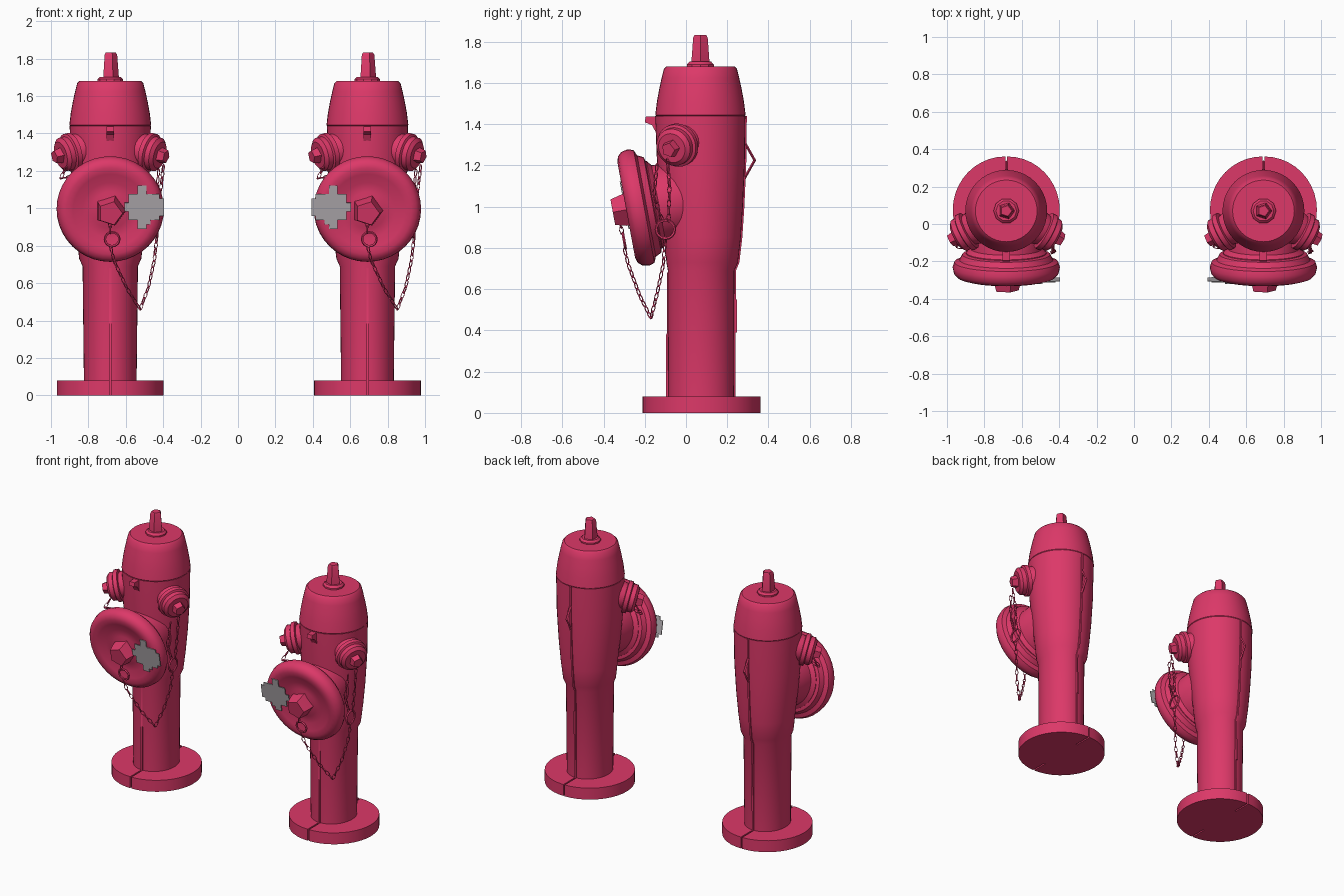
import bpy, bmesh, math
from mathutils import Matrix, Vector

cube = bpy.data.objects.get("Cube")
if cube:
    bpy.data.objects.remove(cube, do_unlink=True)


def material(name, rgb):
    m = bpy.data.materials.new(name)
    m.use_nodes = True
    m.diffuse_color = (*rgb, 1)
    m.node_tree.nodes["Principled BSDF"].inputs["Base Color"].default_value = (*rgb, 1)
    return m


RED = material("raspberry_red", (0.72, 0.04, 0.14))
GREY = material("pale_grey", (0.45, 0.42, 0.44))


def add_loft(bm, rings, closed=False, caps=True, mat=Matrix()):
    """Bridge a list of equal point rings into a skin."""
    vr = [[bm.verts.new(mat @ Vector(p)) for p in ring] for ring in rings]
    n = len(vr[0])
    pairs = list(zip(vr, vr[1:])) + ([(vr[-1], vr[0])] if closed else [])
    for a, b in pairs:
        for i in range(n):
            j = (i + 1) % n
            bm.faces.new((a[i], a[j], b[j], b[i]))
    if caps and not closed:
        bm.faces.new(vr[0])
        bm.faces.new(vr[-1])


def finish(bm, name, cx, mat=RED, angle=35):
    bmesh.ops.recalc_face_normals(bm, faces=bm.faces)
    me = bpy.data.meshes.new(name)
    bm.to_mesh(me)
    bm.free()
    me.materials.append(mat)
    me.shade_smooth()
    me.set_sharp_from_angle(angle=math.radians(angle))
    ob = bpy.data.objects.new(name, me)
    ob.location.x = cx
    bpy.context.collection.objects.link(ob)
    return ob


def circle(r, z, n=40, ry=None, cy=0):
    ry = r if ry is None else ry
    return [(r * math.cos(2 * math.pi * i / n), cy + ry * math.sin(2 * math.pi * i / n), z)
            for i in range(n)]


def lathe(name, cx, profile, mat, n=40):
    bm = bmesh.new()
    add_loft(bm, [circle(r, w, n) for r, w in profile], mat=mat)
    return finish(bm, name, cx)


def add_ring(bm, major, minor, mat, n=10, k=5):
    rings = []
    for i in range(n):
        a = 2 * math.pi * i / n
        rings.append([((major + minor * math.cos(t)) * math.cos(a),
                       (major + minor * math.cos(t)) * math.sin(a), minor * math.sin(t))
                      for t in (2 * math.pi * j / k for j in range(k))])
    add_loft(bm, rings, closed=True, mat=mat)


def frame(origin, axis):
    return Matrix.Translation(origin) @ Vector(axis).to_track_quat('Z', 'Y').to_matrix().to_4x4()


def add_chain(bm, path, pitch=0.036):
    """Elongated links along a polyline, each turned a quarter from the last."""
    count = 0
    for a, b in zip(path, path[1:]):
        a, b = Vector(a), Vector(b)
        steps = max(1, round((b - a).length / pitch))
        for i in range(steps):
            m = frame(a.lerp(b, (i + 0.5) / steps), b - a)
            m = m @ Matrix.Rotation(math.pi / 2 * (count % 2), 4, 'Z')
            m = m @ Matrix.Rotation(math.pi / 2, 4, 'X') @ Matrix.Diagonal((0.55, 1.2, 1, 1))
            add_ring(bm, 0.017, 0.0038, m, 8, 4)
            count += 1


def fin(name, cx, outline):
    bm = bmesh.new()
    add_loft(bm, [[(x, y, z) for y, z in outline] for x in (-0.006, 0.006)])
    finish(bm, name, cx)


# Barrel sections: height, half width, front y, back y
SECTIONS = [(0.0, .14, -.086, .232), (.69, .148, -.088, .235), (.73, .166, -.095, .252),
            (.85, .18, -.105, .266), (1.0, .196, -.12, .276), (1.2, .211, -.14, .285),
            (1.44, .217, -.15, .288)]
AXIS_Y = 0.07
PATCH = ["...##....", "...##....", ".#######.", ".########", "#########",
         "#########", ".########", ".#######.", "...###...", "...##...."]


def hydrant(cx, patch_x, flip):
    # Split base flange
    bm = bmesh.new()
    for s in (-1, 1):
        half = [(s * (0.005 + 0.281 * math.cos(t)), 0.075 + 0.286 * math.sin(t))
                for t in (math.pi * (i / 20 - 0.5) for i in range(21))]
        add_loft(bm, [[(x, y, z) for x, y in half] for z in (0, 0.08)])
    finish(bm, "base_flange", cx)

    # Barrel widening into the head
    bm = bmesh.new()
    add_loft(bm, [circle(rx, z, 40, (b - f) / 2, (b + f) / 2) for z, rx, f, b in SECTIONS])
    finish(bm, "barrel", cx, angle=28)

    # Casting seams
    fin("back_seam", cx, [(b + .007, max(z, .08)) for z, _, _, b in SECTIONS]
        + [(.1, 1.44), (.1, .08)])
    fin("front_seam", cx, [(-.096, 0), (-.096, .38), (-.091, .39), (-.091, .68), (0, .68), (0, 0)])
    fin("back_seam_lug", cx, [(.2, .39), (.247, .39), (.247, .55), (.2, .55)])

    # Bonnet, washer and operating nut
    top = Matrix.Translation((0, AXIS_Y, 0))
    lathe("bonnet", cx, [(.21, 1.435), (.219, 1.445), (.211, 1.51), (.2, 1.57), (.188, 1.625),
                         (.177, 1.668), (.165, 1.68)], top)
    lathe("bonnet_washer", cx, [(.068, 1.675), (.068, 1.69), (.055, 1.703)], top, 10)
    lathe("operating_nut", cx, [(.047, 1.69), (.037, 1.82), (.03, 1.832)], top, 5)

    # Front hook and rear eye
    bm = bmesh.new()
    add_loft(bm, [[(x, y, z) for y, z in ((-.1, 1.44), (-.195, 1.437), (-.2, 1.41),
                                          (-.165, 1.395), (-.14, 1.35), (-.1, 1.35))]
                  for x in (-.02, .02)])
    finish(bm, "front_hook", cx)
    bm = bmesh.new()
    add_ring(bm, 1, .16, Matrix.Translation((0, .288, 1.225)) @ Matrix.Diagonal((.05, .045, .08, 1))
             @ Matrix.Rotation(math.pi / 2, 4, 'Y'), 4, 4)
    finish(bm, "rear_eye", cx)

    # Large front outlet: neck, dished cap, nut
    tilt = math.radians(10.5)
    cap = frame((0, -.29, .985), (0, -math.cos(tilt), -math.sin(tilt)))
    lathe("front_neck", cx, [(.15, -.36), (.185, -.25), (.19, -.16), (.215, -.14), (.215, -.1)], cap)
    lathe("front_cap", cx, [(.2, -.14), (.235, -.13), (.25, -.1), (.278, -.088), (.287, -.06),
                            (.28, -.028), (.262, -.008), (.235, 0), (.2, -.006), (.15, -.022),
                            (.1, -.022), (.07, -.012)], cap)
    lathe("front_cap_nut", cx, [(.085, -.02), (.08, .015), (.066, .066)], cap, 5)

    # Two angled side outlets
    for s, side in ((-1, "right"), (1, "left")):
        m = frame((0, AXIS_Y, 1.355), (s * .86, -.45, -.23))
        lathe(side + "_outlet", cx, [(.1, .12), (.092, .2), (.085, .228), (.105, .232), (.105, .258),
                                     (.092, .264), (.092, .292), (.072, .308)], m, 28)
        lathe(side + "_outlet_nut", cx, [(.045, .3), (.036, .347)], m, 5)

    # Chains and their rings
    bm = bmesh.new()
    add_chain(bm, [(.285, -.09, 1.23), (.27, -.08, 1.1), (.255, -.085, .93)])
    add_chain(bm, [(.26, -.14, 1.21), (.245, -.155, 1.05), (.25, -.115, .93)])
    add_chain(bm, [(0, -.3, .8), (.02, -.28, .72), (.09, -.225, .57), (.16, -.17, .46),
                   (.205, -.14, .58), (.235, -.11, .72), (.25, -.1, .85)])
    add_chain(bm, [(-.235, -.1, 1.22), (-.265, -.12, 1.16), (-.2, -.13, 1.17)])
    add_chain(bm, [(0, -.32, .93), (0, -.31, .87)])
    add_ring(bm, .045, .007, frame((.25, -.1, .89), (1, 0, 0)), 16)
    add_ring(bm, .038, .007, frame((.01, -.3, .835), (0, -1, -.18)), 16)
    finish(bm, "chains", cx)

    # Ragged grey sticker on the cap, as a thin plate
    cell = 0.0235
    bm = bmesh.new()
    for r, row in enumerate(PATCH):
        for c, mark in enumerate(row[::-1] if flip else row):
            if mark == "#":
                x, y = patch_x + c * cell, .14 - r * cell
                square = ((x, y), (x + cell, y), (x + cell, y - cell), (x, y - cell))
                add_loft(bm, [[(u, v, w) for u, v in square] for w in (.001, .006)], mat=cap)
    finish(bm, "cap_sticker", cx, GREY)


hydrant(-0.683, 0.075, False)
hydrant(0.692, -0.3, True)
